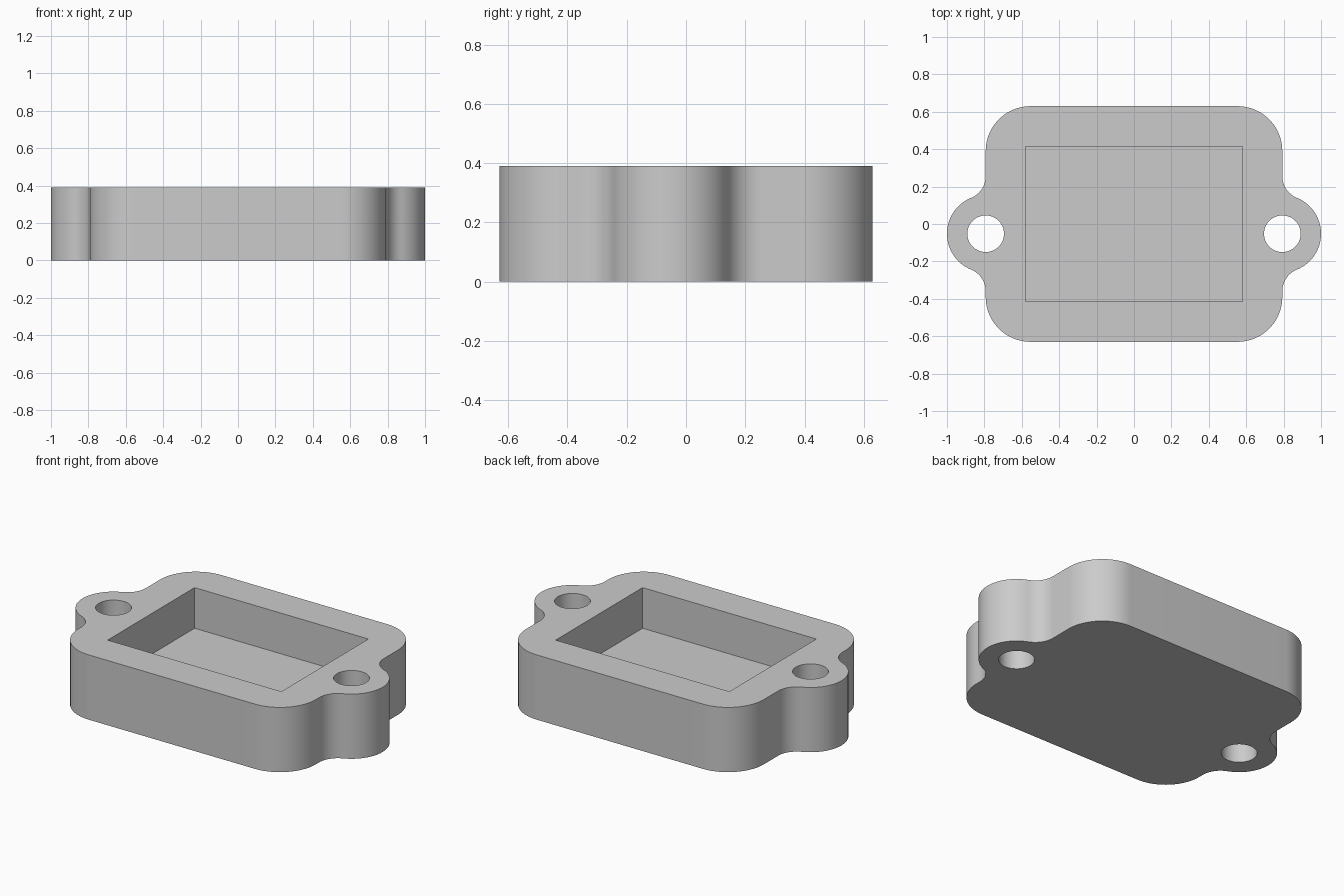
import bpy
import bmesh
from math import cos, sin, pi, atan2, sqrt

if "Cube" in bpy.data.objects:
    bpy.data.objects.remove(bpy.data.objects["Cube"], do_unlink=True)

HALF_X, HALF_Y, HEIGHT = 0.793, 0.63, 0.39
CORNER_R, LUG_R, FILLET_R, HOLE_R = 0.24, 0.207, 0.125, 0.098
LUG_Y = -0.052
FLOOR_Z = 0.145
POCKET_X, POCKET_Y = 0.579, 0.414

grey = bpy.data.materials.new("light grey")
grey.use_nodes = True
colour = (0.6, 0.6, 0.6, 1)
grey.diffuse_color = colour
grey.node_tree.nodes["Principled BSDF"].inputs["Base Color"].default_value = colour


def arc(cx, cy, r, start, end, steps):
    angles = [start + (end - start) * i / steps for i in range(steps + 1)]
    return [(cx + r * cos(a), cy + r * sin(a)) for a in angles]


def prism(name, outline, bottom, top):
    """Extrude a closed counter-clockwise outline between two heights."""
    bm = bmesh.new()
    base = bm.faces.new([bm.verts.new((x, y, bottom)) for x, y in outline])
    result = bmesh.ops.extrude_face_region(bm, geom=[base], use_keep_orig=True)
    for v in result["geom"]:
        if isinstance(v, bmesh.types.BMVert):
            v.co.z = top
    bmesh.ops.recalc_face_normals(bm, faces=bm.faces)
    mesh = bpy.data.meshes.new(name)
    bm.to_mesh(mesh)
    bm.free()
    obj = bpy.data.objects.new(name, mesh)
    bpy.context.collection.objects.link(obj)
    mesh.materials.append(grey)
    return obj


# Right half of the outline: corner, fillet, lug, fillet, corner
rise = sqrt(LUG_R ** 2 + 2 * LUG_R * FILLET_R)
sweep = atan2(rise, FILLET_R)
cx, cy = HALF_X - CORNER_R, HALF_Y - CORNER_R
fx = HALF_X + FILLET_R
half = arc(cx, -cy, CORNER_R, -pi / 2, 0, 20)
half += arc(fx, LUG_Y - rise, FILLET_R, pi, pi - sweep, 12)
half += arc(HALF_X, LUG_Y, LUG_R, -sweep, sweep, 32)[1:-1]
half += arc(fx, LUG_Y + rise, FILLET_R, pi + sweep, pi, 12)
half += arc(cx, cy, CORNER_R, 0, pi / 2, 20)
outline = half + [(-x, y) for x, y in reversed(half)]
housing = prism("housing", outline, 0, HEIGHT)

# Cutters for the pocket and the two screw holes
pocket = [(-POCKET_X, -POCKET_Y), (POCKET_X, -POCKET_Y),
          (POCKET_X, POCKET_Y), (-POCKET_X, POCKET_Y)]
cutters = [prism("pocket_cutter", pocket, FLOOR_Z, HEIGHT + 0.1)]
for side, sign in (("left", 1), ("right", -1)):
    ring = arc(sign * HALF_X, LUG_Y, HOLE_R, 0, 2 * pi, 48)[:-1]
    cutters.append(prism(side + "_hole_cutter", ring, -0.1, HEIGHT + 0.1))

bpy.ops.object.select_all(action="DESELECT")
bpy.context.view_layer.objects.active = housing
housing.select_set(True)
for cutter in cutters:
    cutter.hide_render = True
    cut = housing.modifiers.new(cutter.name, "BOOLEAN")
    cut.operation = "DIFFERENCE"
    cut.solver = "EXACT"
    cut.object = cutter
    bpy.ops.object.modifier_apply(modifier=cut.name)
    bpy.data.objects.remove(cutter, do_unlink=True)

bpy.ops.object.shade_smooth_by_angle(angle=pi / 6)
